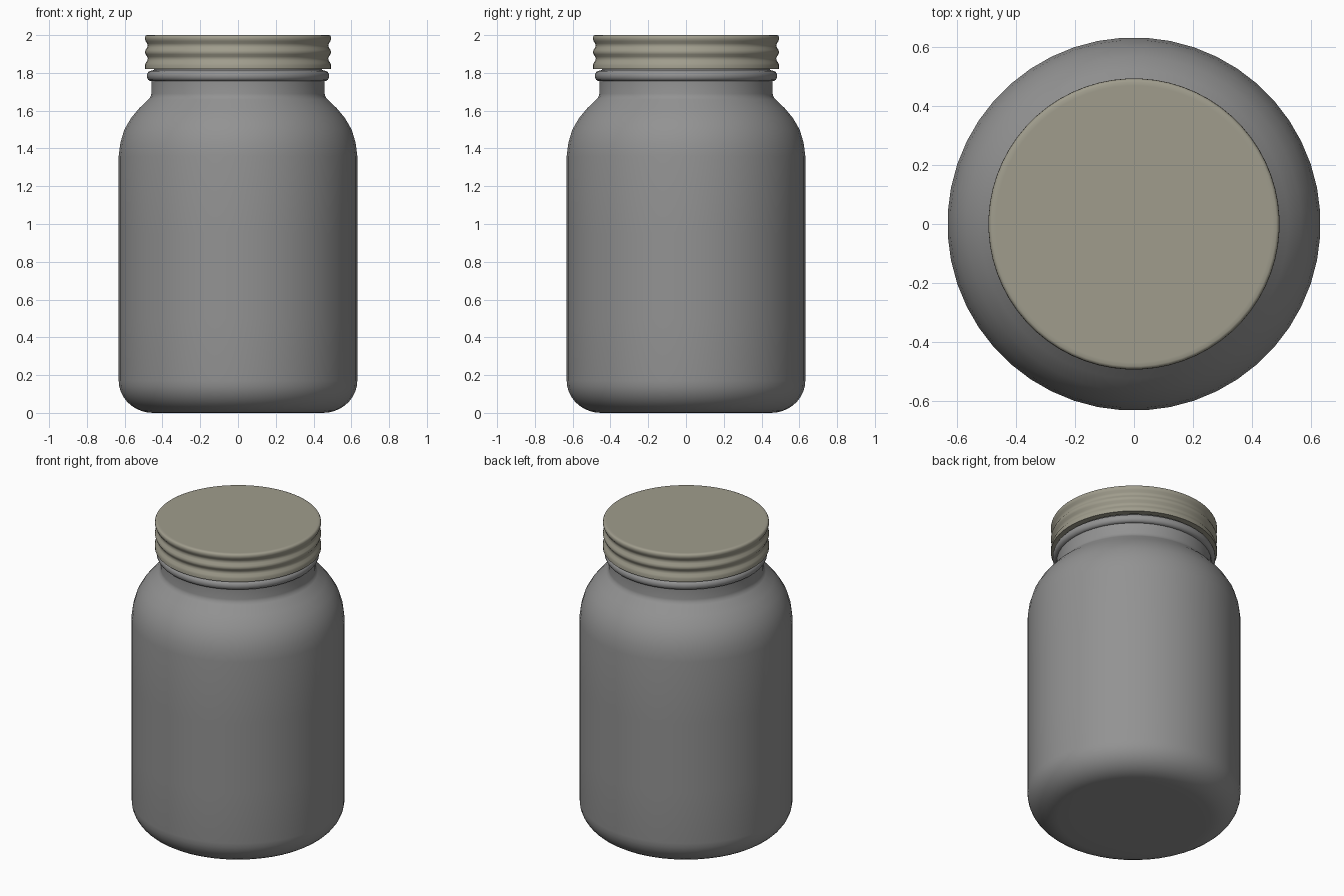
import bpy, bmesh, math

if "Cube" in bpy.data.objects:
    bpy.data.objects.remove(bpy.data.objects["Cube"])


def lathe(name, profile, sides, color, angle=40):
    """Spin an (r, z) profile around z; r = 0 ends close at a single point."""
    bm = bmesh.new()
    rings = []
    for r, z in profile:
        if r == 0:
            rings.append([bm.verts.new((0, 0, z))] * sides)
        else:
            rings.append([bm.verts.new((r * math.cos((i + .5) * math.tau / sides),
                                        r * math.sin((i + .5) * math.tau / sides), z))
                          for i in range(sides)])
    for a, b in zip(rings, rings[1:]):
        for i in range(sides):
            j = (i + 1) % sides
            bm.faces.new(list(dict.fromkeys((a[i], a[j], b[j], b[i]))))
    bmesh.ops.recalc_face_normals(bm, faces=bm.faces)
    mesh = bpy.data.meshes.new(name)
    bm.to_mesh(mesh)
    bm.free()
    ob = bpy.data.objects.new(name, mesh)
    bpy.context.collection.objects.link(ob)
    bpy.context.view_layer.objects.active = ob
    ob.select_set(True)
    bpy.ops.object.shade_smooth_by_angle(angle=math.radians(angle))
    ob.select_set(False)
    mat = bpy.data.materials.new(name + "_color")
    mat.diffuse_color = color
    mat.use_nodes = True
    mat.node_tree.nodes["Principled BSDF"].inputs["Base Color"].default_value = mat.diffuse_color
    mesh.materials.append(mat)
    return ob


def arc(cr, cz, rr, rz, a0, a1, n):
    """Points on an ellipse in the (r, z) plane, angles in degrees."""
    return [(cr + rr * math.cos(math.radians(a0 + (a1 - a0) * k / n)),
             cz + rz * math.sin(math.radians(a0 + (a1 - a0) * k / n)))
            for k in range(n + 1)]


# Jar: rounded base, straight wall, sloping shoulder, neck with bead, hidden rim
jar_profile = [(0, 0.003), (0.3, 0.002)]
jar_profile += arc(0.45, 0.17, 0.183, 0.17, -90, 0, 9)
jar_profile += [(0.633, 0.5), (0.633, 0.95), (0.633, 1.36), (0.624, 1.43),
                (0.603, 1.5), (0.568, 1.56), (0.524, 1.613), (0.475, 1.66),
                (0.464, 1.673), (0.46, 1.69), (0.46, 1.757)]
jar_profile += arc(0.462, 1.784, 0.022, 0.027, -75, 75, 6)
jar_profile += [(0.445, 1.815), (0.445, 1.97), (0.42, 1.98), (0.0, 1.98)]
lathe("jar", jar_profile, 48, (0.29, 0.29, 0.29, 1))

# Screw lid: ribbed skirt with a flat top, open underneath
lid_profile = [(0.455, 1.97), (0.455, 1.82), (0.494, 1.82), (0.494, 1.84)]
for k in range(1, 13):
    z = 1.84 + 0.14 * k / 12
    lid_profile.append((0.486 + 0.008 * math.cos(math.tau * k / 6), z))
lid_profile += [(0.493, 1.99), (0.489, 1.997), (0.483, 2.0), (0.47, 2.0), (0.0, 2.0)]
lathe("lid", lid_profile, 64, (0.35, 0.335, 0.265, 1), 60)
